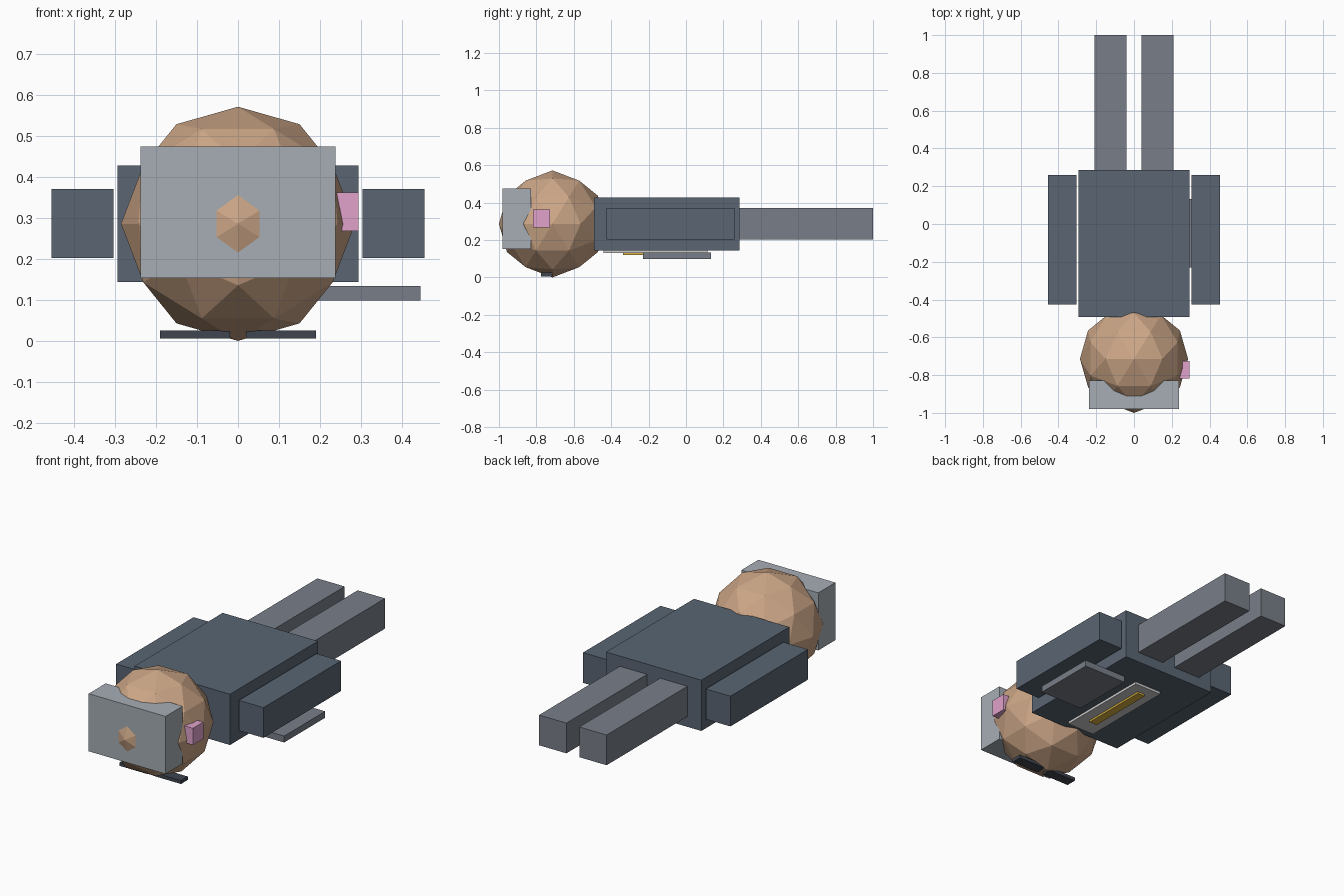
import bpy, bmesh
from mathutils import Vector

if "Cube" in bpy.data.objects:
    bpy.data.objects.remove(bpy.data.objects["Cube"])


def material(name, rgb):
    m = bpy.data.materials.new(name)
    m.diffuse_color = (*rgb, 1)
    m.use_nodes = True
    m.node_tree.nodes["Principled BSDF"].inputs["Base Color"].default_value = m.diffuse_color
    return m


SKIN = material("skin", (0.60, 0.38, 0.24))
SUIT = material("suit", (0.10, 0.13, 0.17))
TROUSERS = material("trousers", (0.19, 0.21, 0.25))
HAIR = material("hair", (0.38, 0.42, 0.46))
DARK = material("dark", (0.05, 0.06, 0.08))
PINK = material("pink", (0.75, 0.36, 0.60))
WHITE = material("white", (0.75, 0.75, 0.75))
GOLD = material("gold", (0.70, 0.45, 0.05))


def finish(name, bm, mat):
    me = bpy.data.meshes.new(name)
    bm.to_mesh(me)
    bm.free()
    me.materials.append(mat)
    ob = bpy.data.objects.new(name, me)
    bpy.context.collection.objects.link(ob)
    return ob


def box(name, x, y, z, mat):
    """Box from (min, max) ranges on each axis."""
    bm = bmesh.new()
    bmesh.ops.create_cube(bm, size=1)
    for v in bm.verts:
        v.co = [r[0] + (c + 0.5) * (r[1] - r[0]) for r, c in zip((x, y, z), v.co)]
    return finish(name, bm, mat)


# Head: once-subdivided icosahedron with edge midpoints on the axes
def head(center, radius):
    t = (1 + 5 ** 0.5) / 2
    corners = []
    for a in (-1, 1):
        for b in (-t, t):
            corners += [Vector((a, 0, b)), Vector((b, a, 0)), Vector((0, b, a))]
    points = list(corners)
    for i, p in enumerate(corners):
        for q in corners[:i]:
            if (p - q).length < 2.1:
                points.append(p + q)
    bm = bmesh.new()
    for p in points:
        bm.verts.new(Vector(center) + p.normalized() * radius)
    bmesh.ops.convex_hull(bm, input=bm.verts)
    return finish("head", bm, SKIN)


head((0, -0.714, 0.286), 0.286)

# Hair block on the crown and ornament on one side
box("hair", (-0.238, 0.238), (-0.98, -0.829), (0.153, 0.475), HAIR)
box("ear_ornament", (0.2, 0.294), (-0.818, -0.726), (0.268, 0.362), PINK)

# Torso
box("torso", (-0.295, 0.295), (-0.492, 0.286), (0.144, 0.428), SUIT)

# Mirrored arms, legs and lenses
for side, s in (("left", -1), ("right", 1)):
    def span(a, b):
        return tuple(sorted((s * a, s * b)))
    box(side + "_arm", span(0.304, 0.456), (-0.426, 0.259), (0.202, 0.371), SUIT)
    box(side + "_leg", span(0.04, 0.209), (0.286, 1.0), (0.202, 0.371), TROUSERS)
    box(side + "_lens", span(0.019, 0.19), (-0.775, -0.715), (0.006, 0.025), DARK)

# Shirt panel, tie and hand-held tablet on the underside
box("shirt_panel", (-0.085, 0.085), (-0.44, 0.115), (0.130, 0.148), WHITE)
box("tie", (-0.024, 0.024), (-0.337, 0.06), (0.119, 0.132), GOLD)
box("tablet", (0.178, 0.446), (-0.229, 0.133), (0.098, 0.134), TROUSERS)
